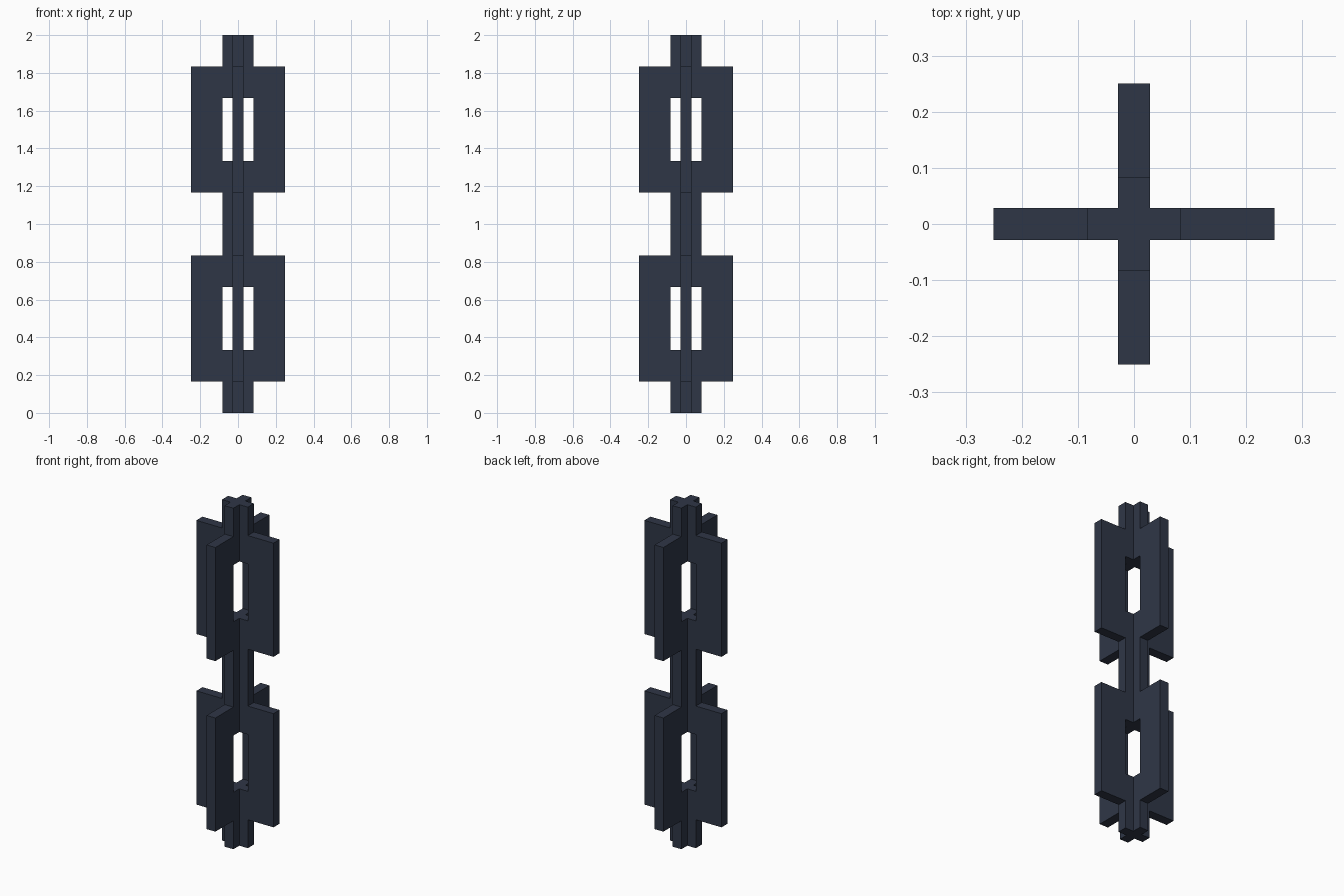
import bpy, bmesh, math
from mathutils import Matrix

if "Cube" in bpy.data.objects:
    bpy.data.objects.remove(bpy.data.objects["Cube"])

U = 1 / 6          # grid unit of the chain plates
T = 0.0283         # half thickness of the plates
A = U / 2          # half width of the narrow stems
R = 0.25           # half width of the links

iron = bpy.data.materials.new("dark blue iron")
iron.diffuse_color = (0.028, 0.037, 0.062, 1)
iron.use_nodes = True
iron.node_tree.nodes["Principled BSDF"].inputs["Base Color"].default_value = iron.diffuse_color


def prism(name, outline, z0, z1):
    """Upright prism with the given xy outline."""
    bm = bmesh.new()
    face = bm.faces.new([bm.verts.new((x, y, z0)) for x, y in outline])
    ext = bmesh.ops.extrude_face_region(bm, geom=[face])
    top = [g for g in ext["geom"] if isinstance(g, bmesh.types.BMVert)]
    bmesh.ops.translate(bm, verts=top, vec=(0, 0, z1 - z0))
    bmesh.ops.recalc_face_normals(bm, faces=bm.faces)
    me = bpy.data.meshes.new(name)
    bm.to_mesh(me)
    bm.free()
    me.materials.append(iron)
    ob = bpy.data.objects.new(name, me)
    bpy.context.collection.objects.link(ob)
    return ob


# Cross-shaped stems joining the links
cross = []
for k in range(4):
    c, s = round(math.cos(k * math.pi / 2)), round(math.sin(k * math.pi / 2))
    cross += [(c * x - s * y, s * x + c * y) for x, y in ((A, -T), (A, T), (T, T))]
for name, z0, z1 in (("bottom_stem", 0, 2 * U), ("middle_stem", 4 * U, 8 * U),
                     ("top_stem", 10 * U, 12 * U)):
    prism(name, cross, z0, z1)

# Four side bars around the opening of each link
bar = [(A, -T), (R, -T), (R, T), (A, T)]
for link, z0 in (("lower", U), ("upper", 7 * U)):
    for k, side in enumerate(("right", "back", "left", "front")):
        ob = prism(f"{link}_link_{side}_bar", bar, z0, z0 + 4 * U)
        ob.data.transform(Matrix.Rotation(k * math.pi / 2, 4, "Z"))
